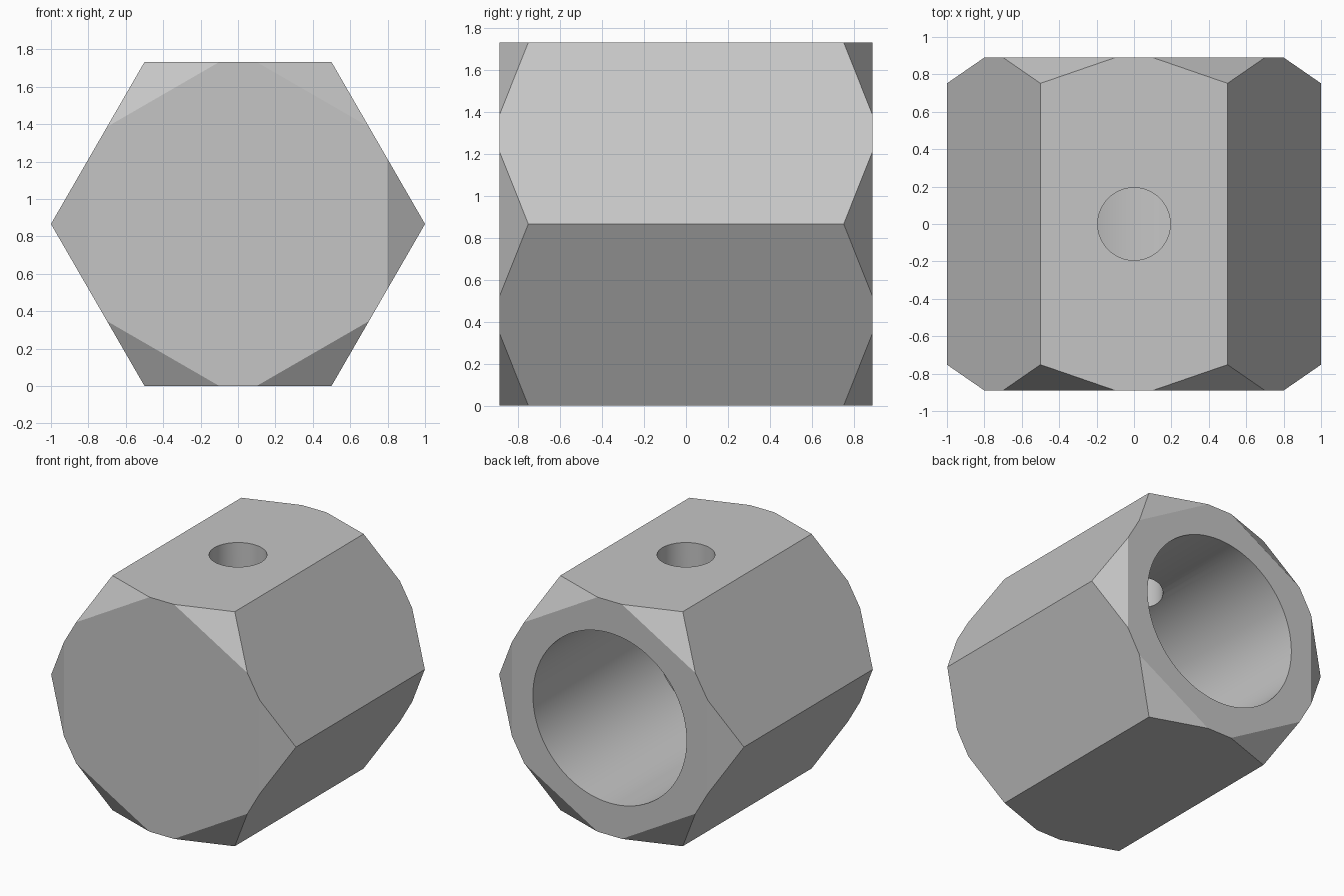
import bpy, bmesh, math
from mathutils import Vector, Matrix

if "Cube" in bpy.data.objects:
    bpy.data.objects.remove(bpy.data.objects["Cube"], do_unlink=True)

HALF_LEN = 0.89
MID_Z = math.sqrt(3) / 2
BORE_R, BORE_END = 0.628, -0.493
PIN_R = 0.194

grey = bpy.data.materials.new("plain_grey")
grey.use_nodes = True
colour = (0.56, 0.56, 0.56, 1)
grey.diffuse_color = colour
grey.node_tree.nodes["Principled BSDF"].inputs["Base Color"].default_value = colour


def prism(name, sides, radius, length, matrix):
    """Closed prism along local z, placed by the matrix."""
    bm = bmesh.new()
    bmesh.ops.create_cone(bm, cap_ends=True, segments=sides, radius1=radius,
                          radius2=radius, depth=length)
    bmesh.ops.transform(bm, matrix=matrix, verts=bm.verts)
    mesh = bpy.data.meshes.new(name)
    bm.to_mesh(mesh)
    bm.free()
    mesh.materials.append(grey)
    obj = bpy.data.objects.new(name, mesh)
    bpy.context.collection.objects.link(obj)
    return obj


def along_y(y, spin=0.0):
    return (Matrix.Translation((0, y, MID_Z)) @ Matrix.Rotation(math.pi / 2, 4, "X")
            @ Matrix.Rotation(spin, 4, "Z"))


# Hexagonal body with points at left and right
body = prism("hexagonal_body", 6, 1.0, 2 * HALF_LEN, along_y(0, math.pi / 2))

# Slanted flat cut on every corner at both ends
bm = bmesh.new()
bm.from_mesh(body.data)
for end in (-1, 1):
    for i in range(6):
        a = i * math.pi / 3
        out = Vector((math.cos(a), 0, math.sin(a)))
        point = out * 0.8 + Vector((0, end * HALF_LEN, MID_Z))
        normal = out * 0.138 + Vector((0, end * 0.2, 0))
        cut = bmesh.ops.bisect_plane(bm, geom=bm.verts[:] + bm.edges[:] + bm.faces[:],
                                     plane_co=point, plane_no=normal.normalized(),
                                     clear_outer=True)
        edges = [e for e in cut["geom_cut"] if isinstance(e, bmesh.types.BMEdge)]
        bmesh.ops.contextual_create(bm, geom=edges)
bmesh.ops.recalc_face_normals(bm, faces=bm.faces[:])
bm.to_mesh(body.data)
bm.free()

# Blind bore from the back, and a pin hole from the top into it
bore_len = 1.1 - BORE_END
bore = prism("bore_cutter", 96, BORE_R, bore_len, along_y(BORE_END + bore_len / 2))
pin = prism("pin_hole_cutter", 48, PIN_R, 1.2, Matrix.Translation((0, 0, MID_Z + 0.6)))
bpy.ops.object.select_all(action="DESELECT")
body.select_set(True)
bpy.context.view_layer.objects.active = body
for cutter in (bore, pin):
    cutter.hide_render = True
    mod = body.modifiers.new(cutter.name, "BOOLEAN")
    mod.operation = "DIFFERENCE"
    mod.solver = "EXACT"
    mod.object = cutter
    bpy.ops.object.modifier_apply(modifier=mod.name)
    bpy.data.objects.remove(cutter, do_unlink=True)

bpy.ops.object.shade_smooth_by_angle(angle=math.radians(20))
